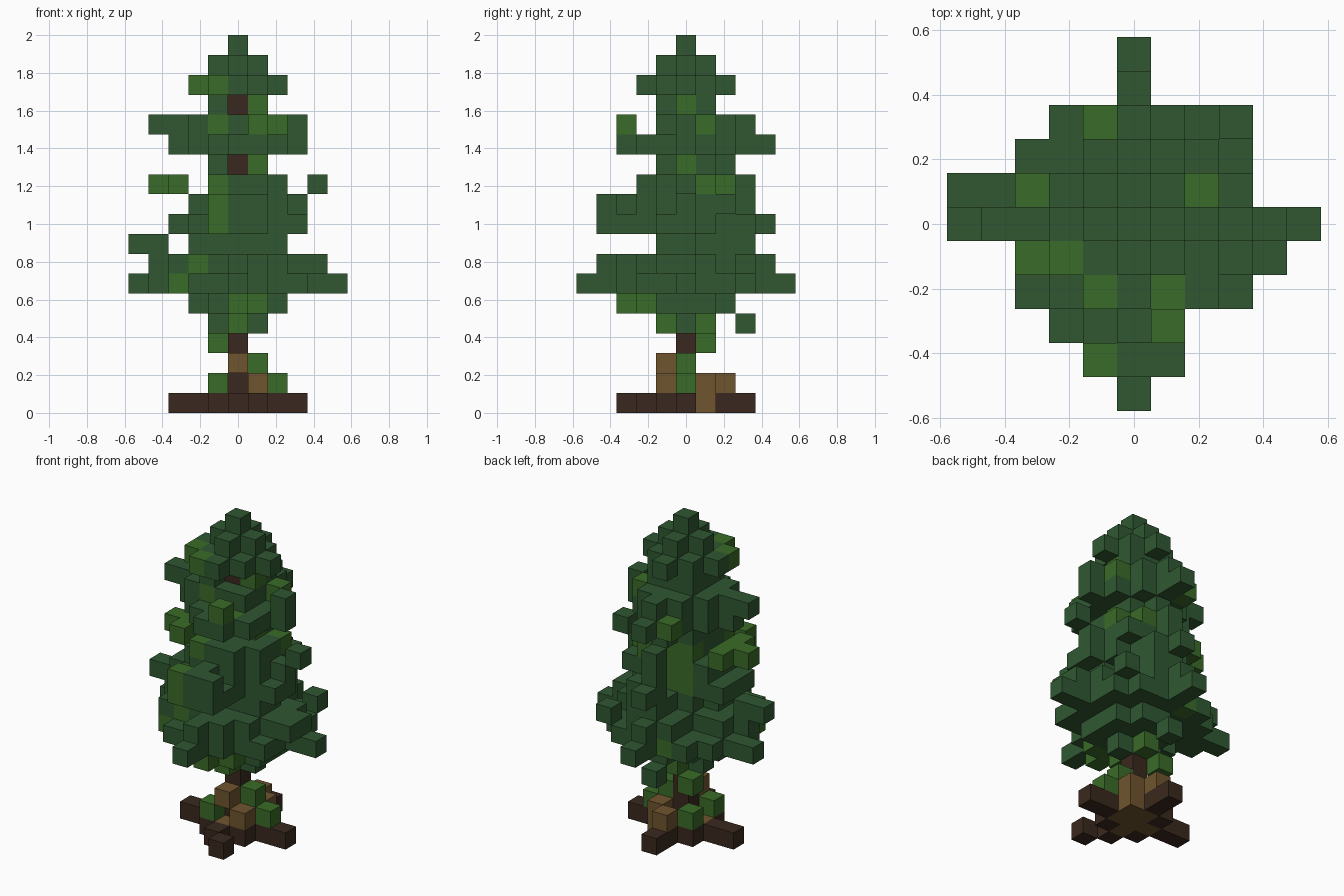
import bpy
import bmesh
import random
from mathutils import Vector

random.seed(4)
if "Cube" in bpy.data.objects:
    bpy.data.objects.remove(bpy.data.objects["Cube"], do_unlink=True)

SIZE = 2 / 19  # edge of one block


def material(name, rgb):
    mat = bpy.data.materials.new(name)
    mat.use_nodes = True
    mat.diffuse_color = (*rgb, 1)
    shader = mat.node_tree.nodes["Principled BSDF"]
    shader.inputs["Base Color"].default_value = (*rgb, 1)
    shader.inputs["Roughness"].default_value = 1
    return mat


def disc(radius, z):
    reach = range(-4, 5)
    return {(x, y, z) for x in reach for y in reach
            if x * x + y * y <= radius * radius}


def at_level(table):
    return {(x, y, z) for z, spots in table.items() for x, y in spots}


def build_blocks(name, cells, occupied, mat):
    """Make one object from grid cells, keeping only the exposed faces."""
    bm = bmesh.new()
    for cell in sorted(cells):
        centre = Vector(cell) + Vector((0, 0, 0.5))
        cube = bmesh.ops.create_cube(bm, size=1)["verts"]
        hidden = []
        for face in {f for v in cube for f in v.link_faces}:
            direction = face.calc_center_median().normalized()
            beside = tuple(c + round(d) for c, d in zip(cell, direction))
            if beside in occupied:
                hidden.append(face)
        bmesh.ops.translate(bm, verts=cube, vec=centre)
        bmesh.ops.delete(bm, geom=hidden, context="FACES")
    bmesh.ops.scale(bm, verts=bm.verts, vec=(SIZE, SIZE, SIZE))
    mesh = bpy.data.meshes.new(name)
    bm.to_mesh(mesh)
    bm.free()
    mesh.materials.append(mat)
    obj = bpy.data.objects.new(name, mesh)
    bpy.context.collection.objects.link(obj)


# Trunk, and roots spreading in a cross
trunk = {(0, 0, z) for z in range(1, 17)}
roots = disc(1.5, 0) | {(x, 0, 0) for x in range(-3, 4)}
roots |= {(0, y, 0) for y in range(-2, 4)} | {(1, -3, 0)}

# Pale wood lumps around and under the foot
burls = disc(1, 0) | at_level({
    0: [(1, 1)],
    1: [(1, -1), (1, 1), (0, 2)],
    2: [(0, -1)],
})

# Crown tiers, from the lowest level upwards
radii = [1, 2.3, 3.7, 3.2, 2.3, 3.2, 3, 2.3, 1.5, 2.7, 2.7, 1.5, 2, 1, 0]
crown = set()
for level, radius in enumerate(radii, start=4):
    tier = disc(radius, level)
    for x, y, z in sorted(tier):
        rim = (x + (x > 0) - (x < 0)) ** 2 + (y + (y > 0) - (y < 0)) ** 2
        ragged = radius > 2 and x and y and rim > (radius + 1) ** 2
        if ragged and random.random() < 0.4:
            tier.discard((x, y, z))
    crown |= tier


# Gaps between the branches
def in_gap(cell):
    x, y, z = cell
    return (z in (12, 15) and y == -1 and x >= 0
            or z in (8, 14) and y < -1
            or z == 14 and x == 2
            or z == 11 and x < -1
            or z == 10 and x < -2
            or z in (9, 10, 11) and x in (-2, -1) and y >= 2
            or z in (9, 10, 11) and x == 0 and y == 2
            or x == 2 and y == -3)


crown = {cell for cell in crown if not in_gap(cell)}

# Branch tips that reach beyond the tiers
crown |= at_level({
    4: [(0, 3)],
    6: [(4, 0), (5, 0), (-4, 0), (-4, 1), (-5, 1), (0, 4), (0, 5),
        (0, -4), (0, -5), (-3, 2), (-2, 3), (3, 2), (2, 3), (3, -2),
        (-2, -3)],
    7: [(4, 0), (4, -1), (-4, 0), (0, 4), (0, -4), (3, 3), (-3, -2)],
    8: [(-4, 0), (-5, 0), (0, 3), (1, 3)],
    9: [(0, 4), (0, -4), (1, -4)],
    10: [(0, -4), (1, -4), (2, 2)],
    11: [(4, 0), (0, 3)],
    12: [(0, 2)],
    13: [(3, 0), (-3, 0), (0, 3), (0, 4), (0, -3), (1, -3), (2, -2)],
    14: [(3, 0), (-3, 0), (-4, 0), (0, 3)],
})

# Fresh light sprigs in the crown and around the foot
sprigs = at_level({
    1: [(-1, -1), (-1, 1), (2, 0)],
    2: [(1, 0)],
    3: [(-1, 1)],
    4: [(0, -1), (0, 1)],
    5: [(0, -2), (0, -3), (1, -2)],
    6: [(-3, -2), (-1, 3)],
    7: [(-2, -2)],
    9: [(-1, -4), (-1, 1), (0, 1)],
    10: [(-1, -4), (-1, 1), (0, 1)],
    11: [(-1, -2), (-1, 1), (0, 1), (2, 1), (1, 2),
         (-4, 0), (-3, 0), (-3, 1), (-3, -1)],
    12: [(1, 0)],
    13: [(1, -2), (-1, 3)],
    14: [(1, -3), (-1, -1), (2, 1)],
    15: [(1, 0)],
    16: [(-2, -1), (-1, -2)],
})

roots -= burls
crown -= trunk | sprigs
occupied = trunk | roots | burls | crown | sprigs

dark_bark = material("dark bark", (0.042, 0.022, 0.013))
pale_bark = material("pale bark", (0.16, 0.089, 0.029))
dark_green = material("dark green needles", (0.029, 0.097, 0.031))
light_green = material("light green needles", (0.042, 0.146, 0.021))

build_blocks("trunk", trunk, occupied, dark_bark)
build_blocks("roots", roots, occupied, dark_bark)
build_blocks("root_burls", burls, occupied, pale_bark)
build_blocks("crown", crown, occupied, dark_green)
build_blocks("light_sprigs", sprigs, occupied, light_green)
